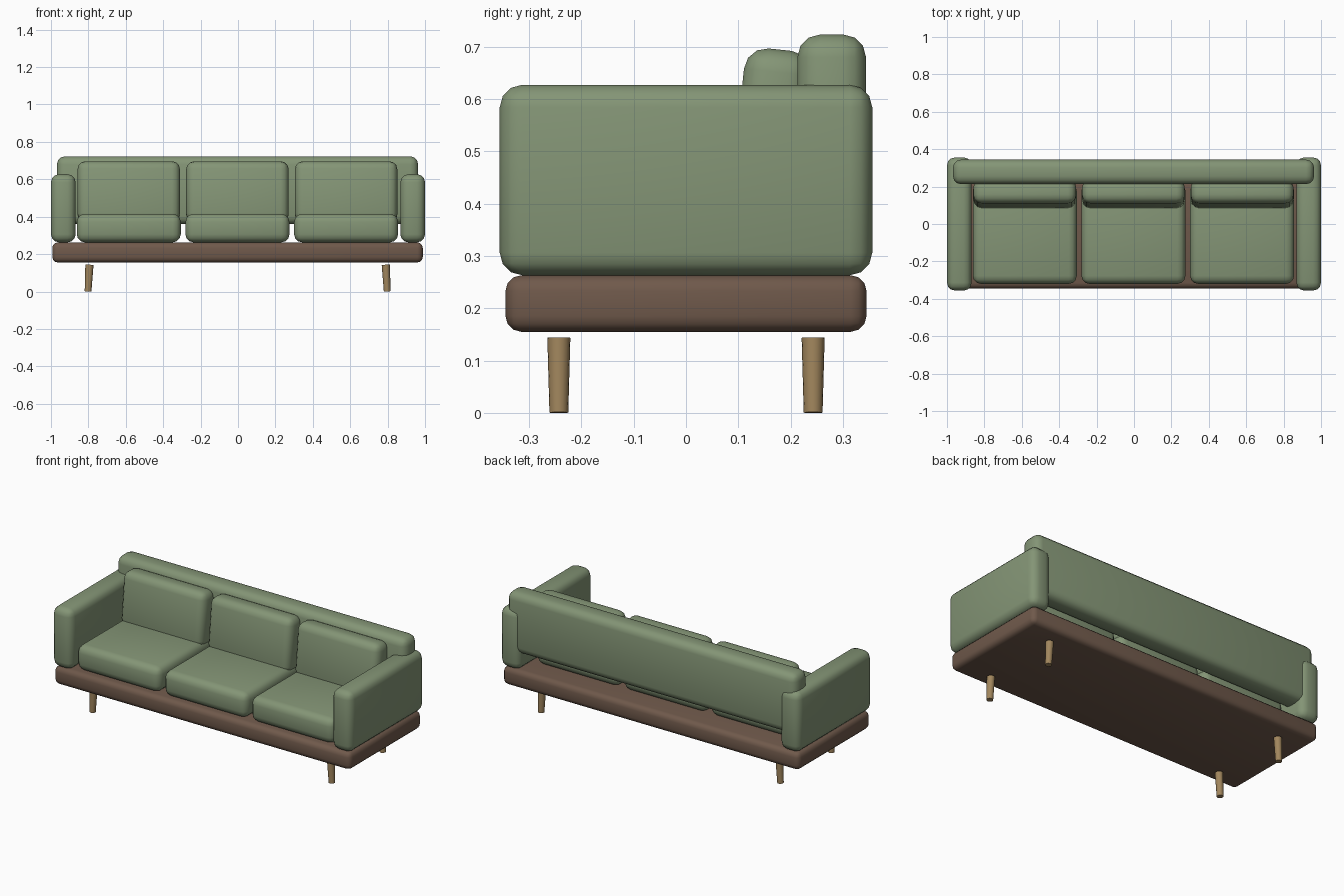
import bpy
import math

cube = bpy.data.objects.get("Cube")
if cube:
    bpy.data.objects.remove(cube, do_unlink=True)


def material(name, color):
    mat = bpy.data.materials.new(name)
    mat.use_nodes = True
    mat.diffuse_color = (*color, 1)
    mat.node_tree.nodes["Principled BSDF"].inputs["Base Color"].default_value = (*color, 1)
    return mat


green = material("sage fabric", (0.23, 0.30, 0.18))
brown = material("dark wood", (0.16, 0.10, 0.07))
tan = material("light wood", (0.36, 0.24, 0.11))


def finish(obj, name, mat, angle):
    obj.name = name
    obj.data.materials.append(mat)
    bpy.ops.object.shade_smooth_by_angle(angle=math.radians(angle))
    return obj


def soft_box(name, low, high, bevel, mat, tilt=0):
    """Rounded block between two corners, leaning back by tilt degrees."""
    center = [(a + b) / 2 for a, b in zip(low, high)]
    bpy.ops.mesh.primitive_cube_add(size=1, location=center)
    obj = bpy.context.object
    obj.scale = [b - a for a, b in zip(low, high)]
    bpy.ops.object.transform_apply(location=False, rotation=False, scale=True)
    mod = obj.modifiers.new("Rounding", "BEVEL")
    mod.width = bevel
    mod.segments = 3
    bpy.ops.object.modifier_apply(modifier=mod.name)
    obj.rotation_euler.x = math.radians(-tilt)
    return finish(obj, name, mat, 50)


# Plinth and backrest
soft_box("base", (-0.993, -0.345, 0.155), (0.988, 0.345, 0.263), 0.03, brown)
soft_box("backrest", (-0.968, 0.213, 0.36), (0.963, 0.344, 0.723), 0.043, green)

# Armrests
for side, name in ((-1, "right"), (1, "left")):
    x = side * 0.934
    soft_box(name + "_arm", (x - 0.066, -0.356, 0.263), (x + 0.066, 0.356, 0.627), 0.043, green)

# Seat and back cushions
for i, name in enumerate(("right", "middle", "left")):
    x = -0.003 + (i - 1) * 0.581
    soft_box(name + "_seat_cushion", (x - 0.278, -0.32, 0.263), (x + 0.278, 0.22, 0.415),
             0.043, green)
    soft_box(name + "_back_cushion", (x - 0.274, 0.098, 0.37), (x + 0.274, 0.228, 0.695),
             0.043, green, tilt=6)

# Tapered legs, splayed slightly outward
for side, side_name in ((-1, "right"), (1, "left")):
    for end, end_name in ((-1, "front"), (1, "back")):
        bpy.ops.mesh.primitive_cone_add(vertices=16, radius1=0.018, radius2=0.022, depth=0.143,
                                        location=(side * 0.796 - 0.002, end * 0.243, 0.072),
                                        rotation=(0, side * math.radians(-3), 0))
        finish(bpy.context.object, f"{end_name}_{side_name}_leg", tan, 40)
